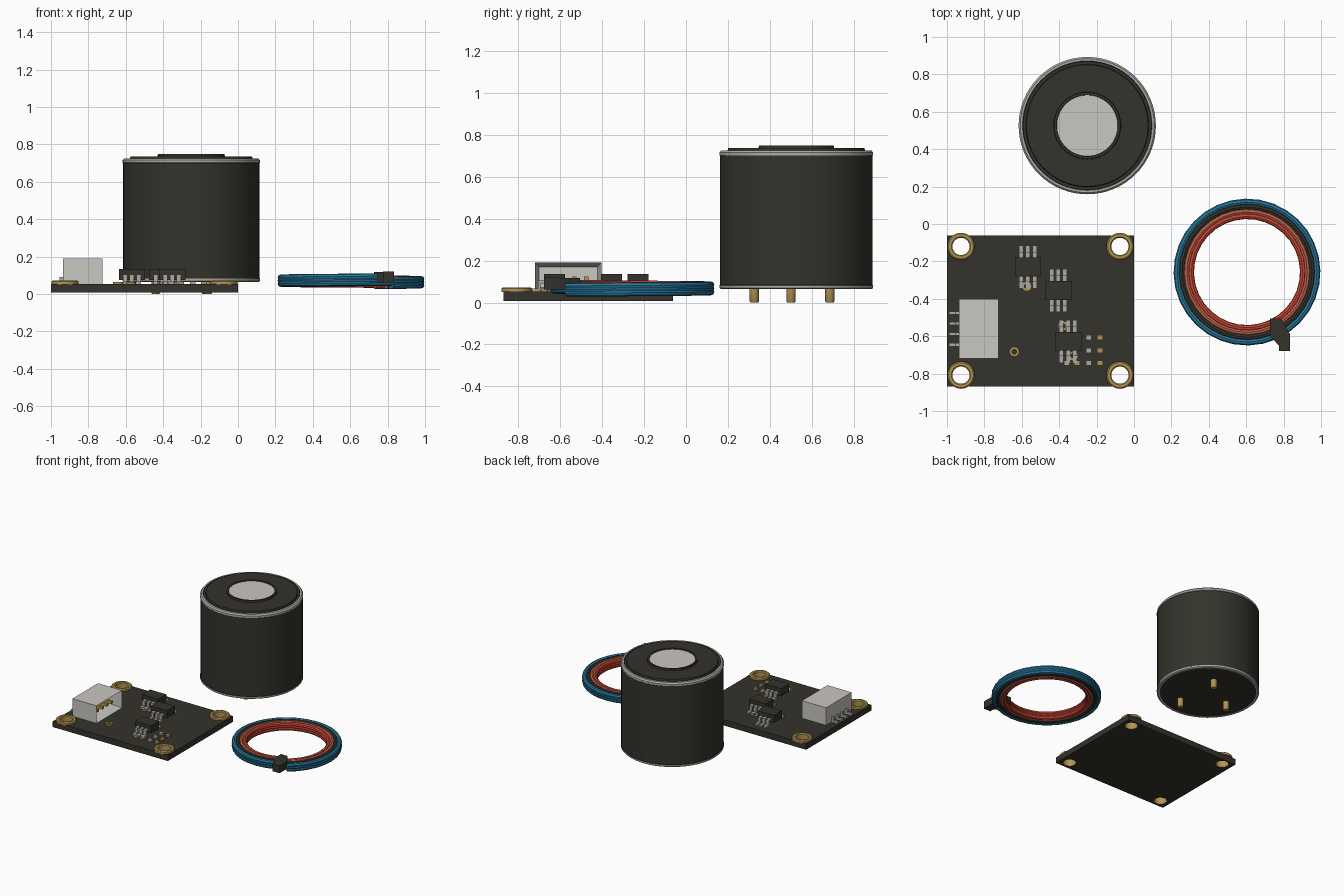
import bpy, bmesh
from math import sin, cos, pi, radians

if "Cube" in bpy.data.objects:
    bpy.data.objects.remove(bpy.data.objects["Cube"])


def material(name, r, g, b):
    m = bpy.data.materials.new(name)
    m.use_nodes = True
    m.diffuse_color = (r, g, b, 1)
    m.node_tree.nodes["Principled BSDF"].inputs["Base Color"].default_value = (r, g, b, 1)
    return m


black = material("charcoal black", .034, .032, .024)
silver = material("silver metal", .42, .41, .38)
ivory = material("pale plastic", .59, .57, .53)
gold = material("gold plating", .45, .30, .085)
blue = material("blue insulation", .02, .19, .34)
red = material("red insulation", .60, .06, .035)
salmon = material("salmon insulation", .52, .125, .07)


def finish(name, bm, mats):
    bmesh.ops.recalc_face_normals(bm, faces=bm.faces)
    me = bpy.data.meshes.new(name)
    bm.to_mesh(me)
    bm.free()
    for m in mats:
        me.materials.append(m)
    ob = bpy.data.objects.new(name, me)
    bpy.context.collection.objects.link(ob)
    return ob


def add_box(bm, x, y, z):
    """Add a box from (min, max) ranges."""
    vs = bmesh.ops.create_cube(bm, size=1)["verts"]
    for v in vs:
        for i, (a, b) in enumerate((x, y, z)):
            v.co[i] = a if v.co[i] < 0 else b
    return vs


def boxes(name, ranges, mat):
    bm = bmesh.new()
    for r in ranges:
        add_box(bm, *r)
    return finish(name, bm, [mat])


def lathe(name, profile, mats, centres, sides=64, closed=False):
    """Spin (radius, z, material index) points round each centre."""
    bm = bmesh.new()
    count = len(profile)
    for cx, cy in centres:
        rings = []
        for r, z, _ in profile:
            n = sides if r else 1
            rings.append([bm.verts.new((cx + r * cos(2 * pi * i / sides),
                                        cy + r * sin(2 * pi * i / sides), z)) for i in range(n)])
        for k in range(count if closed else count - 1):
            a, b = rings[k], rings[(k + 1) % count]
            for i in range(sides):
                j = (i + 1) % sides
                quad = [a[i % len(a)], a[j % len(a)], b[j % len(b)], b[i % len(b)]]
                f = bm.faces.new(list(dict.fromkeys(quad)))
                f.material_index = profile[k][2]
    return finish(name, bm, mats)


# Gas sensor can: metal rims, dark sleeve, raised cap and pale membrane
can = (-.25, .526)
lathe("sensor_can",
      [(0, .066, 0), (.345, .066, 1), (.36, .064, 1), (.367, .07, 1), (.367, .082, 0),
       (.364, .084, 0), (.364, .7, 1), (.367, .702, 1), (.367, .716, 1), (.358, .726, 1),
       (.346, .726, 0), (.343, .722, 0), (.328, .722, 0), (.325, .736, 0), (.18, .736, 0),
       (.178, .75, 0), (.165, .75, 0), (.163, .745, 2), (0, .745, 2)],
      [black, silver, ivory], [can])
lathe("sensor_pins", [(0, 0, 0), (.018, 0, 0), (.022, .005, 0), (.022, .075, 0), (0, .075, 0)], [gold],
      [(can[0] + dx, can[1] + dy) for dx, dy in ((.08, .16), (.09, -.2), (-.19, -.025))], 20)

# Circuit board with four corner holes
holes = [(x, y) for x in (-.925, -.075) for y in (-.12, -.808)]
curve = bpy.data.curves.new("board_outline", "CURVE")
curve.dimensions = "2D"
curve.fill_mode = "BOTH"
curve.extrude = .0225


def outline(points):
    s = curve.splines.new("POLY")
    s.points.add(len(points) - 1)
    for p, (x, y) in zip(s.points, points):
        p.co = (x, y, 0, 1)
    s.use_cyclic_u = True


outline([(-1, -.87), (0, -.87), (0, -.062), (-1, -.062)])
for hx, hy in holes:
    outline([(hx + .05 * cos(i * pi / 16), hy + .05 * sin(i * pi / 16)) for i in range(32)])
temp = bpy.data.objects.new("board_outline", curve)
bpy.context.collection.objects.link(temp)
board_mesh = bpy.data.meshes.new_from_object(temp.evaluated_get(bpy.context.evaluated_depsgraph_get()))
bpy.data.objects.remove(temp)
board_mesh.materials.clear()
board_mesh.materials.append(black)
board = bpy.data.objects.new("circuit_board", board_mesh)
board.location.z = .03
bpy.context.collection.objects.link(board)

# Gold grommets in the corner holes, and small vias
lathe("hole_grommets", [(.046, .01, 0), (.051, .01, 0), (.051, .05, 0), (.073, .05, 0),
                        (.073, .066, 0), (.066, .072, 0), (.052, .072, 0), (.046, .066, 0)],
      [gold], holes, 32, True)
lathe("vias", [(.013, .05, 0), (.027, .05, 0), (.027, .064, 0), (.013, .064, 0)],
      [gold], [(-.64, -.683), (-.573, -.333), (-.38, -.545), (-.325, -.705)], 12, True)

# Connector shell, hollow toward +x, with contacts and solder tails
bm = bmesh.new()
add_box(bm, (-.935, -.725), (-.72, -.402), (.052, .19))
bm.normal_update()
mouth = max(bm.faces, key=lambda f: f.normal.x)
bmesh.ops.inset_region(bm, faces=[mouth], thickness=.028)
for v in mouth.verts:
    v.co.x -= .16
finish("connector_shell", bm, [ivory])
rows = [-.476, -.532, -.588, -.646]
boxes("connector_contacts", [((-.9, -.76), (y - .01, y + .01), (.105, .125)) for y in rows], gold)
boxes("connector_tails", [((-.99, -.93), (y - .009, y + .009), (.052, .068)) for y in rows]
      + [((-.955, -.93), (y - .009, y + .009), (.052, .09)) for y in rows], silver)

# Three six-lead chips with stepped leads
bodies, leads = [], []
for cx, cy in ((-.567, -.23), (-.405, -.355), (-.352, -.627)):
    bodies.append(((cx - .07, cx + .07), (cy - .05, cy + .05), (.075, .135)))
    for dx in (-.036, 0, .036):
        xs = (cx + dx - .012, cx + dx + .012)
        for s in (-1, 1):
            for near, far, z0, z1 in ((.045, .08, .09, .105), (.066, .08, .052, .105),
                                      (.066, .115, .052, .067)):
                leads.append((xs, tuple(sorted((cy + s * near, cy + s * far))), (z0, z1)))
boxes("chip_bodies", bodies, black)
boxes("chip_leads", leads, silver)


# Small passive parts: silver ends and gold pads
def pads(points):
    return [((x - .015, x + .015), (y - .013, y + .013), (.05, .066)) for x, y in points]


grid = [-.607, -.676, -.743]
boxes("silver_pads", pads([(-.242, y) for y in grid] + [(-.36, -.743)]), silver)
boxes("gold_pads", pads([(-.182, y) for y in grid] + [(-.305, -.743)]), gold)


# Cable coil: four nested helical wires
def wire(name, radius, mat, phase):
    c = bpy.data.curves.new(name, "CURVE")
    c.dimensions = "3D"
    c.bevel_depth = .0165
    c.bevel_resolution = 2
    c.use_fill_caps = True
    s = c.splines.new("POLY")
    steps = 32 * 3
    s.points.add(steps)
    for i, p in enumerate(s.points):
        a = phase + 2 * pi * i / 32
        p.co = (.604 + radius * cos(a), -.257 + radius * sin(a), .044 + .05 * i / steps, 1)
    tmp = bpy.data.objects.new(name, c)
    bpy.context.collection.objects.link(tmp)
    me = bpy.data.meshes.new_from_object(tmp.evaluated_get(bpy.context.evaluated_depsgraph_get()))
    bpy.data.objects.remove(tmp)
    me.materials.clear()
    me.materials.append(mat)
    ob = bpy.data.objects.new(name, me)
    bpy.context.collection.objects.link(ob)


wire("blue_wire", .376, blue, radians(-55))
wire("black_wire", .35, black, radians(-55))
wire("salmon_wire", .324, salmon, radians(-55))
wire("red_wire", .3, red, radians(-65))

# Cable tie with its locking head
bm = bmesh.new()
tie = [(.727, -.505), (.785, -.505), (.835, -.59), (.835, -.67), (.775, -.65), (.727, -.6)]
base = bm.faces.new([bm.verts.new((x, y, .062)) for x, y in tie])
grown = bmesh.ops.extrude_face_region(bm, geom=[base])["geom"]
for v in grown:
    if isinstance(v, bmesh.types.BMVert):
        v.co.z += .056
finish("cable_tie", bm, [black])
boxes("tie_head", [((.775, .835), (-.678, -.6), (.062, .12))], black)

# Smooth round surfaces while keeping hard edges
for ob in bpy.context.view_layer.objects:
    ob.select_set(ob.type == "MESH")
bpy.context.view_layer.objects.active = board
bpy.ops.object.shade_smooth_by_angle(angle=radians(40))
